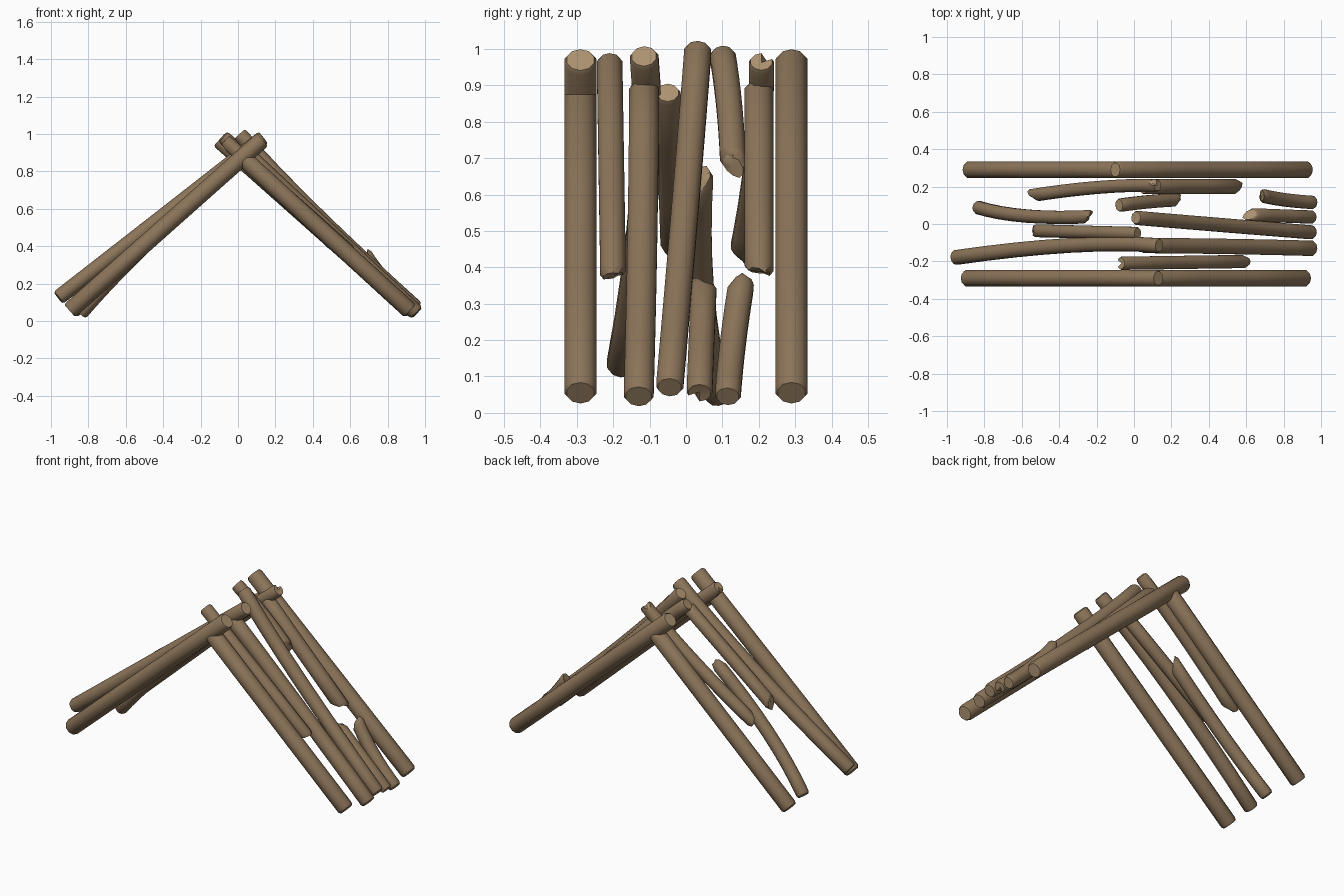
import bpy, bmesh, math, random
from mathutils import Vector

if "Cube" in bpy.data.objects:
    bpy.data.objects.remove(bpy.data.objects["Cube"])

random.seed(4)
SIDES = 10


def mat(name, col):
    m = bpy.data.materials.new(name)
    m.diffuse_color = (*col, 1)
    m.use_nodes = True
    m.node_tree.nodes["Principled BSDF"].inputs["Base Color"].default_value = m.diffuse_color
    return m


BARK = mat("bark brown", (0.26, 0.175, 0.1))
WOOD = mat("cut wood tan", (0.42, 0.29, 0.165))


def log(name, pts, r, broken=False, notch=None):
    """Round log along a straight or gently bent path (top to foot)."""
    p = [Vector(q) for q in pts]
    if len(p) == 2:
        path = [p[0].lerp(p[1], i / 3) for i in range(4)]
    else:  # curve through the middle point
        c = p[1] * 2 - (p[0] + p[2]) / 2
        path = [p[0] * (1 - t) ** 2 + c * 2 * t * (1 - t) + p[2] * t * t
                for t in [i / 8 for i in range(9)]]
    n = len(path)
    bm = bmesh.new()

    def ring(c, ax, rad, offs=None):
        side = Vector((0, 1, 0))
        side = (side - ax * side.dot(ax)).normalized()
        up = ax.cross(side)
        out = []
        for k in range(SIDES):
            a = 2 * math.pi * (k + 0.5) / SIDES
            v = c + (side * math.cos(a) + up * math.sin(a)) * rad
            if offs:
                v += ax * offs[k]
            out.append(bm.verts.new(v))
        return out

    rings = []
    for i, c in enumerate(path):
        ax = (path[min(i + 1, n - 1)] - path[max(i - 1, 0)]).normalized()
        if i == 0:  # worn rim at the top
            offs = [0.0] * SIDES
            if notch is not None:
                offs[notch] = 0.035
            rings.append(ring(c, ax, r * 0.85, offs))
            rings.append(ring(c + ax * 0.012, ax, r, offs))
        elif i == n - 1:
            if broken:  # splintered slanted end
                ph = random.uniform(0, 6.28)
                offs = [-0.025 + 0.025 * math.cos(2 * math.pi * k / SIDES - ph)
                        + random.uniform(-0.008, 0.008) for k in range(SIDES)]
                rings.append(ring(c - ax * 0.02, ax, r, offs))
                rings.append(ring(c, ax, r * 0.75, offs))
            else:
                rings.append(ring(c - ax * 0.012, ax, r))
                rings.append(ring(c, ax, r * 0.85))
        else:
            rings.append(ring(c, ax, r))
    for a, b in zip(rings, rings[1:]):
        for k in range(SIDES):
            j = (k + 1) % SIDES
            bm.faces.new((a[k], a[j], b[j], b[k]))
    # end grain
    for end in (rings[0], rings[-1]):
        mid = sum((v.co for v in end), Vector()) / SIDES
        cv = bm.verts.new(mid)
        for k in range(SIDES):
            bm.faces.new((cv, end[k], end[(k + 1) % SIDES])).material_index = 1
    bmesh.ops.recalc_face_normals(bm, faces=bm.faces)
    me = bpy.data.meshes.new(name)
    bm.to_mesh(me)
    bm.free()
    me.materials.append(BARK)
    me.materials.append(WOOD)
    ob = bpy.data.objects.new(name, me)
    bpy.context.collection.objects.link(ob)
    bpy.context.view_layer.objects.active = ob
    ob.select_set(True)
    bpy.ops.object.shade_smooth_by_angle(angle=math.radians(40))
    ob.select_set(False)


# Crossed end pairs: one long log over one short log, swapped at the back
for tag, s in (("front", 1), ("back", -1)):
    X = lambda x: 0.015 + s * (x - 0.015)
    log(tag + "_long_log", [(X(0.13), -0.29 * s, 0.97), (X(-0.9), -0.29 * s, 0.055)], 0.046)
    log(tag + "_short_log", [(X(0.03), -0.29 * s, 0.87), (X(0.92), -0.29 * s, 0.055)], 0.046)

# Right slope
log("right_broken_upper_a", [(-0.07, -0.21, 0.965), (0.61, -0.2, 0.36)], 0.037, True, 7)
log("right_long_log", [(0.05, -0.115, 0.89), (0.5, -0.12, 0.47), (0.955, -0.13, 0.045)], 0.043)
log("right_slanted_log", [(0.01, 0.033, 1.0), (0.4, 0.0, 0.59), (0.955, -0.045, 0.07)], 0.039)
log("right_broken_lower_a", [(0.955, 0.037, 0.055), (0.6, 0.05, 0.375)], 0.037, True, 3)
log("right_broken_lower_b", [(0.96, 0.115, 0.045), (0.8, 0.13, 0.2), (0.67, 0.155, 0.37)], 0.037, True)
log("right_broken_upper_b", [(-0.08, 0.1, 0.985), (0.09, 0.12, 0.83), (0.25, 0.13, 0.66)], 0.037, True)
log("right_broken_upper_c", [(0.05, 0.2, 0.89), (0.56, 0.2, 0.37)], 0.042, True)

# Left slope
log("left_long_log", [(0.135, -0.115, 0.98), (-0.35, -0.115, 0.6), (-0.96, -0.18, 0.125)], 0.041)
log("left_broken_upper_a", [(0.02, -0.05, 0.88), (-0.56, -0.035, 0.445)], 0.036, True)
log("left_broken_lower", [(-0.84, 0.09, 0.04), (-0.57, 0.042, 0.33), (-0.22, 0.04, 0.66)], 0.037, True)
log("left_broken_upper_b", [(0.125, 0.207, 0.965), (-0.2, 0.195, 0.7), (-0.56, 0.15, 0.42)], 0.036, True, 8)
